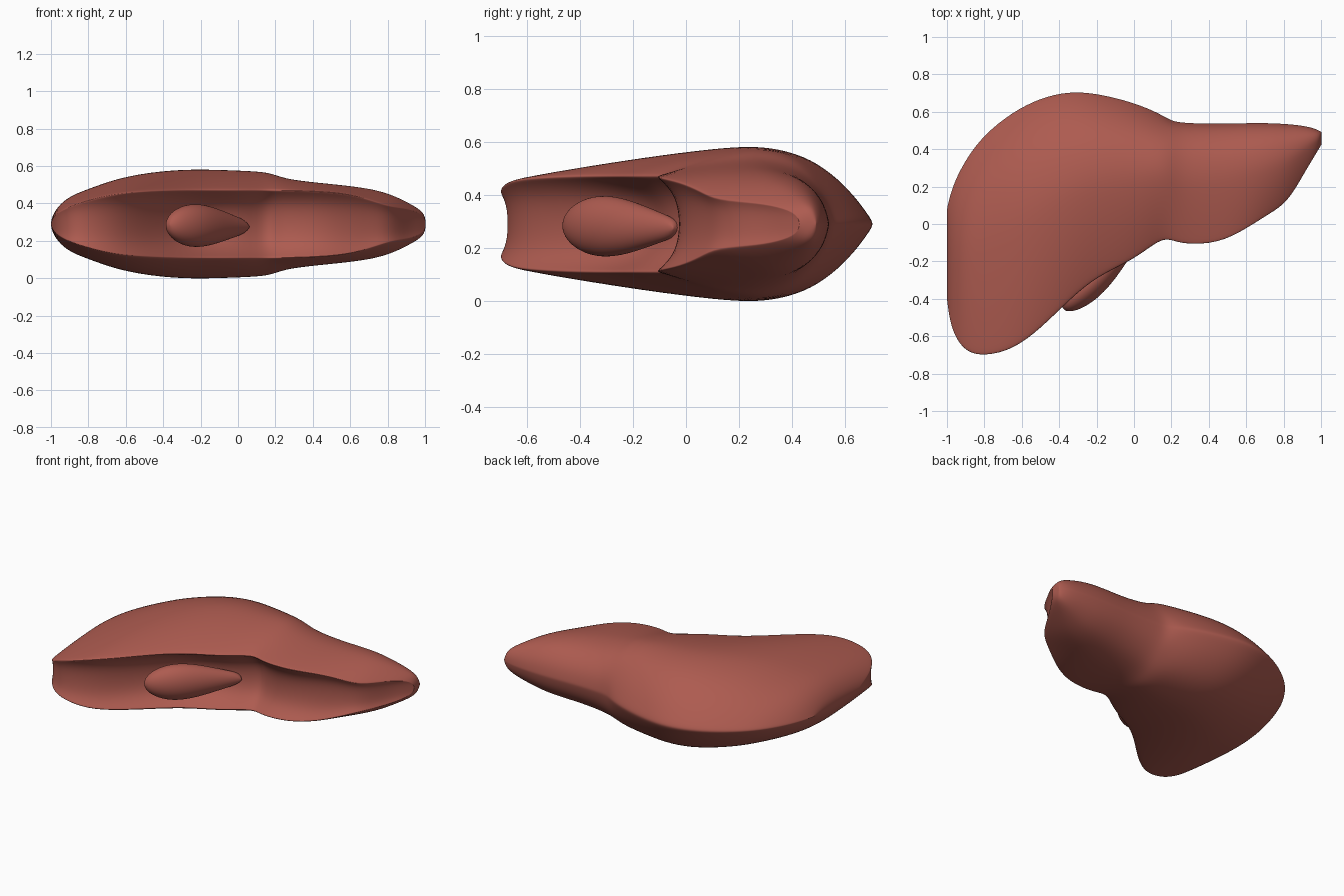
import bpy, bmesh, math
from mathutils import Vector

cube = bpy.data.objects.get("Cube")
if cube:
    bpy.data.objects.remove(cube, do_unlink=True)

MID = 0.29  # height of the symmetry plane

material = bpy.data.materials.new("liver red")
material.use_nodes = True
colour = (0.42, 0.105, 0.08, 1)
material.diffuse_color = colour
material.node_tree.nodes["Principled BSDF"].inputs["Base Color"].default_value = colour


def loft(name, rings, levels):
    """Skin closed rings, cap both ends and smooth the result."""
    bm = bmesh.new()
    loops = [[bm.verts.new(p) for p in ring] for ring in rings]
    count = len(loops[0])
    for a, b in zip(loops, loops[1:]):
        for i in range(count):
            j = (i + 1) % count
            bm.faces.new((a[i], a[j], b[j], b[i]))
    # caps are strips of quads between the mirrored halves of a ring
    for loop in (loops[0], loops[-1]):
        for i in range(count // 2 - 1):
            quad = (loop[i], loop[i + 1], loop[-i - 2], loop[-i - 1])
            bm.faces.new(quad)
    bmesh.ops.recalc_face_normals(bm, faces=bm.faces)
    mesh = bpy.data.meshes.new(name)
    bm.to_mesh(mesh)
    bm.free()
    mesh.materials.append(material)
    mesh.polygons.foreach_set("use_smooth", [True] * len(mesh.polygons))
    obj = bpy.data.objects.new(name, mesh)
    bpy.context.collection.objects.link(obj)
    sub = obj.modifiers.new("smooth", "SUBSURF")
    sub.levels = sub.render_levels = levels
    return obj


# Stations: x, front y, back y, half height, rim half height, groove depth
stations = [
    (-1.0, -.40, .08, .02, .01, 0),
    (-.985, -.52, .15, .06, .04, 0),
    (-.95, -.62, .25, .11, .07, .01),
    (-.89, -.69, .36, .155, .1, .02),
    (-.8, -.71, .48, .19, .13, .03),
    (-.65, -.68, .60, .245, .165, .06),
    (-.5, -.57, .675, .275, .175, .11),
    (-.35, -.42, .71, .292, .18, .15),
    (-.2, -.29, .70, .297, .18, .17),
    (0, -.20, .65, .29, .18, .13),
    (.14, -.085, .59, .283, .18, .12),
    (.2, -.09, .55, .265, .18, .1),
    (.27, -.115, .54, .24, .18, .09),
    (.45, -.11, .535, .22, .175, .08),
    (.6, -.03, .54, .205, .16, .06),
    (.72, .05, .54, .188, .125, .04),
    (.82, .11, .535, .16, .09, .03),
    (.91, .27, .525, .115, .08, .03),
    (.97, .37, .51, .08, .06, .01),
    (1.005, .43, .49, .045, .03, 0),
]

# Profile of the upper skin, front rim to peak, then peak to back edge
FRONT = [(0, 0), (.03, .12), (.15, .42), (.3, .72), (.45, .93)]
BACK = [(.58, 1), (.72, .91), (.83, .72), (.92, .43), (.975, .17)]


def section(x, front, back, half, rim, depth):
    """One closed slice, mirrored about the middle plane."""
    size = back - front
    power = 1 if x < .17 else .65
    upper = [(front + depth, rim * .25), (front + depth * .75, rim * .65),
             (front + depth * .2, rim * .93)]
    upper += [(front + u * size, rim + (half - rim) * f) for u, f in FRONT]
    upper += [(front + u * size, half * g ** power) for u, g in BACK]
    ring = [(x, y, MID + h) for y, h in upper]
    ring.append((x, back, MID + half * .03))
    return ring + [(x, y, 2 * MID - z) for x, y, z in reversed(ring)]


loft("liver_body", [section(*s) for s in stations], 2)

# Gallbladder: a tapering sac lying along the front groove
start, end = Vector((-.375, -.455, .285)), Vector((.05, -.03, .275))
axis = (end - start).normalized()
side = axis.cross(Vector((0, 0, 1))).normalized()
lift = side.cross(axis)
shape = [(0, .15), (.03, .42), (.1, .7), (.22, .93), (.36, 1),
         (.52, .9), (.68, .7), (.84, .48), (1, .25)]
rings = []
for t, r in shape:
    centre = start.lerp(end, t)
    angles = [math.tau * (k + .5) / 16 for k in range(16)]
    rings.append([centre + side * .09 * r * math.cos(a) + lift * .12 * r * math.sin(a)
                  for a in angles])
loft("gallbladder", rings, 2)
